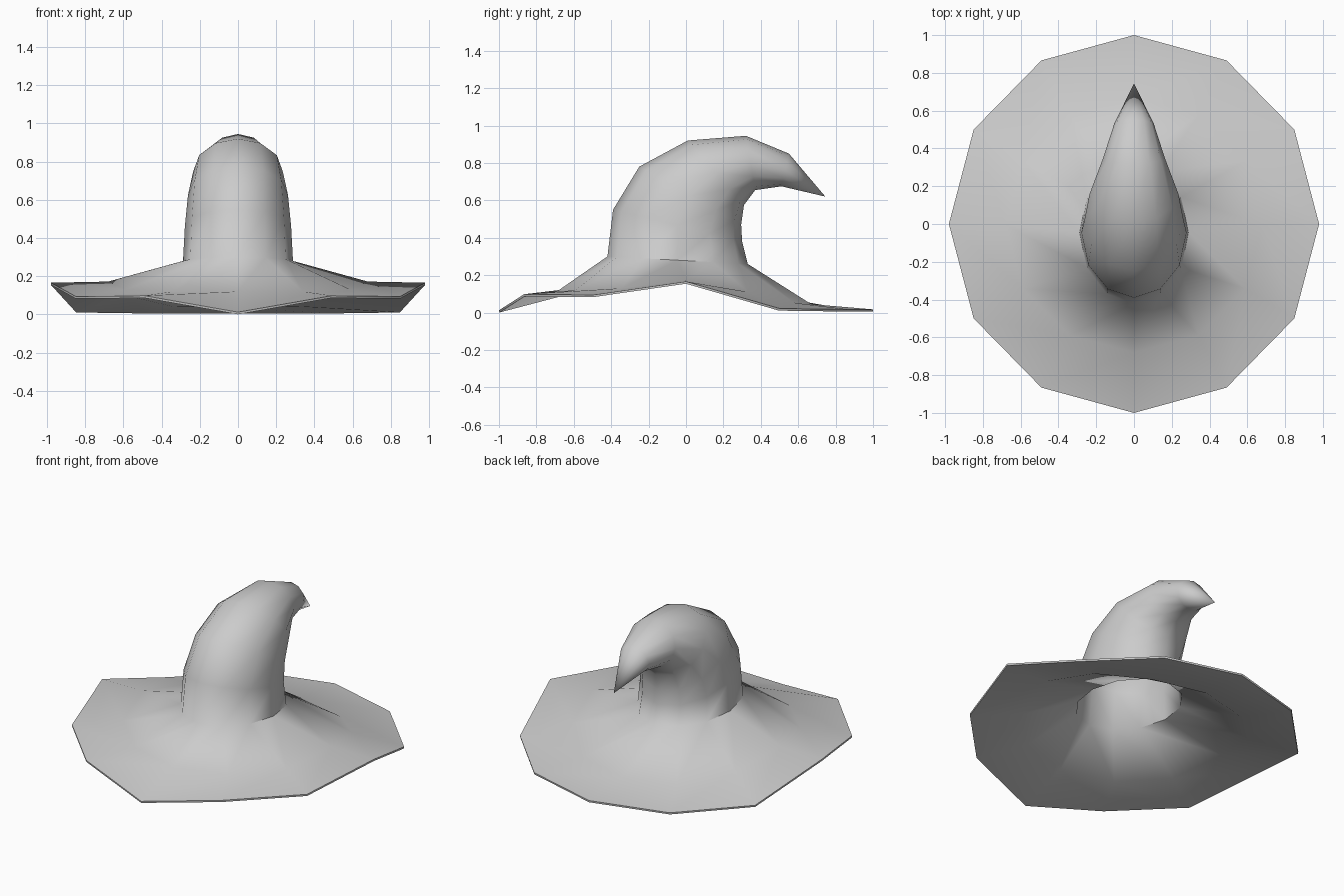
import bpy, bmesh, math

if "Cube" in bpy.data.objects:
    bpy.data.objects.remove(bpy.data.objects["Cube"])

SIDES = 12
bm = bmesh.new()


def ring(front, back, half_width, heights=None):
    """12-sided oval between a front and a back (y, z) point; optional heights, front to back."""
    verts = []
    for k in range(SIDES):
        a = 2 * math.pi * k / SIDES
        t = (1 - math.cos(a)) / 2
        y = front[0] + (back[0] - front[0]) * t
        z = front[1] + (back[1] - front[1]) * t
        if heights:
            z = heights[min(k, SIDES - k)]
        verts.append(bm.verts.new((half_width * math.sin(a), y, z)))
    return verts


# Wavy brim: rim and fold line
rings = [
    ring((-1.0, 0), (1.0, 0), 0.98, [0.012, 0.098, 0.094, 0.166, 0.022, 0.017, 0.017]),
    ring((-0.68, 0), (0.67, 0), 0.68, [0.12, 0.12, 0.13, 0.172, 0.11, 0.052, 0.045]),
]

# Curling crown: front point, back point, half width
for section in [
    ((-0.42, 0.30), (0.33, 0.26), 0.288),
    ((-0.39, 0.55), (0.30, 0.38), 0.278),
    ((-0.25, 0.78), (0.295, 0.47), 0.262),
    ((0.01, 0.92), (0.31, 0.575), 0.235),
    ((0.32, 0.945), (0.37, 0.655), 0.165),
    ((0.55, 0.85), (0.51, 0.675), 0.105),
]:
    rings.append(ring(*section))

# Skin between the rings
for lower, upper in zip(rings, rings[1:]):
    for k in range(SIDES):
        n = (k + 1) % SIDES
        bm.faces.new((lower[k], lower[n], upper[n], upper[k]))

# Pointed tip
tip = bm.verts.new((0, 0.745, 0.62))
for k in range(SIDES):
    bm.faces.new((rings[-1][k], rings[-1][(k + 1) % SIDES], tip))

mesh = bpy.data.meshes.new("hat")
bm.to_mesh(mesh)
bm.free()
hat = bpy.data.objects.new("hat", mesh)
bpy.context.collection.objects.link(hat)

# Thin cloth, smooth shaded
for p in mesh.polygons:
    p.use_smooth = True
solid = hat.modifiers.new("cloth", "SOLIDIFY")
solid.thickness = 0.012
solid.offset = -1
bpy.context.view_layer.objects.active = hat
hat.select_set(True)
bpy.ops.object.modifier_apply(modifier=solid.name)
bpy.ops.object.shade_smooth_by_angle(angle=math.radians(60))
